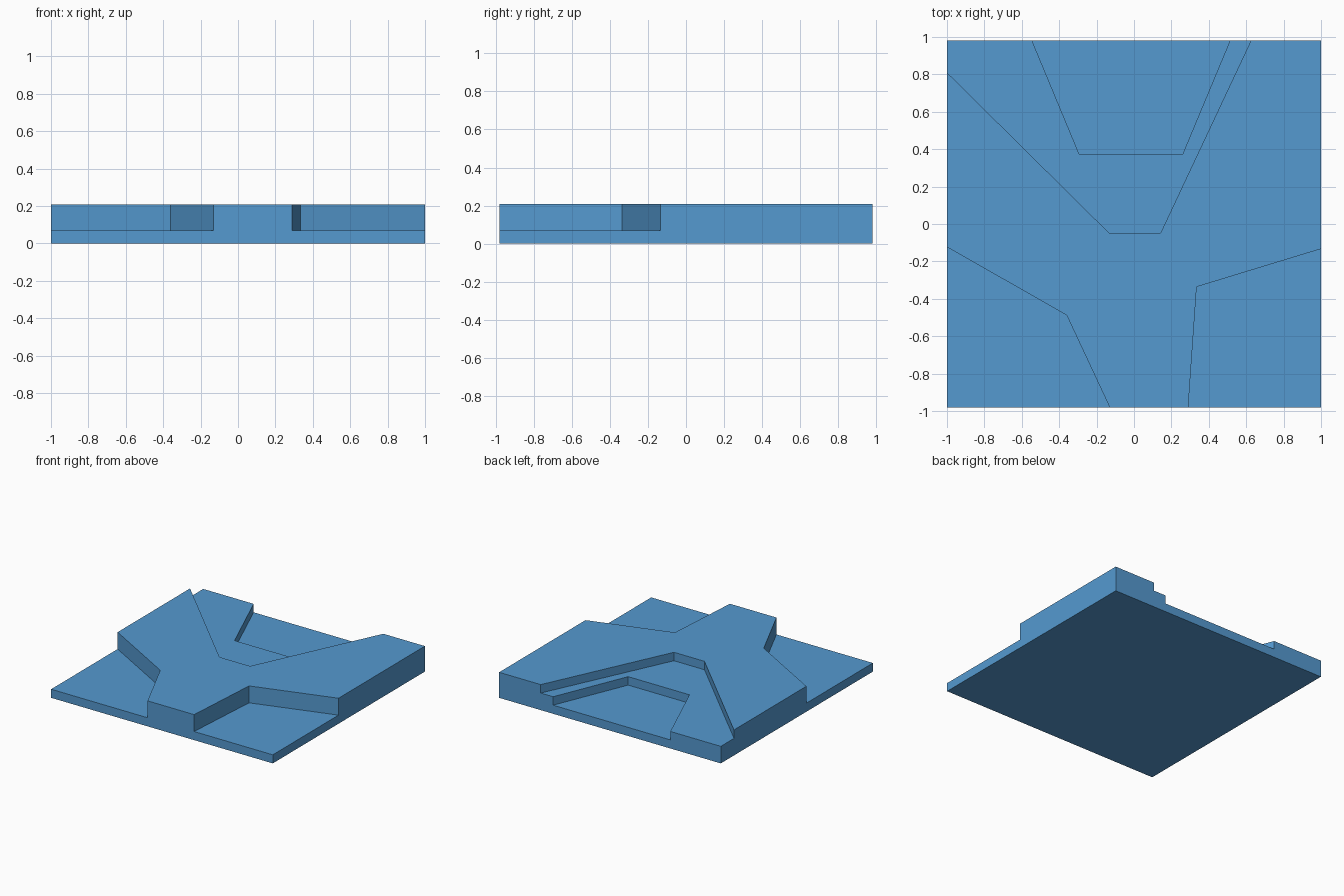
import bpy, bmesh
from mathutils import Vector

if "Cube" in bpy.data.objects:
    bpy.data.objects.remove(bpy.data.objects["Cube"])

LOW, MID, TOP = 0.07, 0.139, 0.208   # heights of the three levels


def prism(name, outline, z0, z1):
    """Solid made by extruding a flat outline upwards."""
    bm = bmesh.new()
    face = bm.faces.new([bm.verts.new((x, y, z0)) for x, y in outline])
    new = bmesh.ops.extrude_face_region(bm, geom=[face])["geom"]
    verts = [g for g in new if isinstance(g, bmesh.types.BMVert)]
    bmesh.ops.translate(bm, verts=verts, vec=(0, 0, z1 - z0))
    bmesh.ops.recalc_face_normals(bm, faces=bm.faces)
    mesh = bpy.data.meshes.new(name)
    bm.to_mesh(mesh)
    bm.free()
    obj = bpy.data.objects.new(name, mesh)
    bpy.context.collection.objects.link(obj)
    return obj


def carve(target, name, edge, corners, floor):
    """Cut down to floor along edge; its end segments run past the tile rim."""
    pts = [Vector(p) for p in edge]
    pts[0] += (pts[0] - pts[1]) * 0.3
    pts[-1] += (pts[-1] - pts[-2]) * 0.3
    cutter = prism(name, [tuple(p) for p in pts] + corners, floor, TOP + 0.2)
    cutter.hide_render = True
    cutter.data.materials.append(blue)
    mod = target.modifiers.new(name, "BOOLEAN")
    mod.operation, mod.solver, mod.object = "DIFFERENCE", "EXACT", cutter
    bpy.context.view_layer.objects.active = target
    bpy.ops.object.modifier_apply(modifier=name)
    bpy.data.objects.remove(cutter)


blue = bpy.data.materials.new("blue")
blue.diffuse_color = (0.09, 0.32, 0.63, 1)
blue.use_nodes = True
blue.node_tree.nodes["Principled BSDF"].inputs["Base Color"].default_value = blue.diffuse_color

# Full-height tile
tile = prism("terrain_tile", [(-1, -.98), (1, -.98), (1, .98), (-1, .98)], 0, TOP)
tile.data.materials.append(blue)

# Low front corners
carve(tile, "front_left_cut", [(-1, -.123), (-.36, -.488), (-.13, -.98)],
      [(-1.3, -1.3)], LOW)
carve(tile, "front_right_cut", [(1, -.133), (.335, -.336), (.29, -.98)],
      [(1.3, -1.3)], LOW)

# Middle terrace at the back, then the low hollow inside it
carve(tile, "terrace_cut", [(-1, .81), (-.133, -.048), (.142, -.048), (.625, .98)],
      [(.8, 1.5), (-1.3, 1.5)], MID)
carve(tile, "hollow_cut", [(-.545, .98), (-.293, .374), (.26, .374), (.513, .98)],
      [], LOW)
